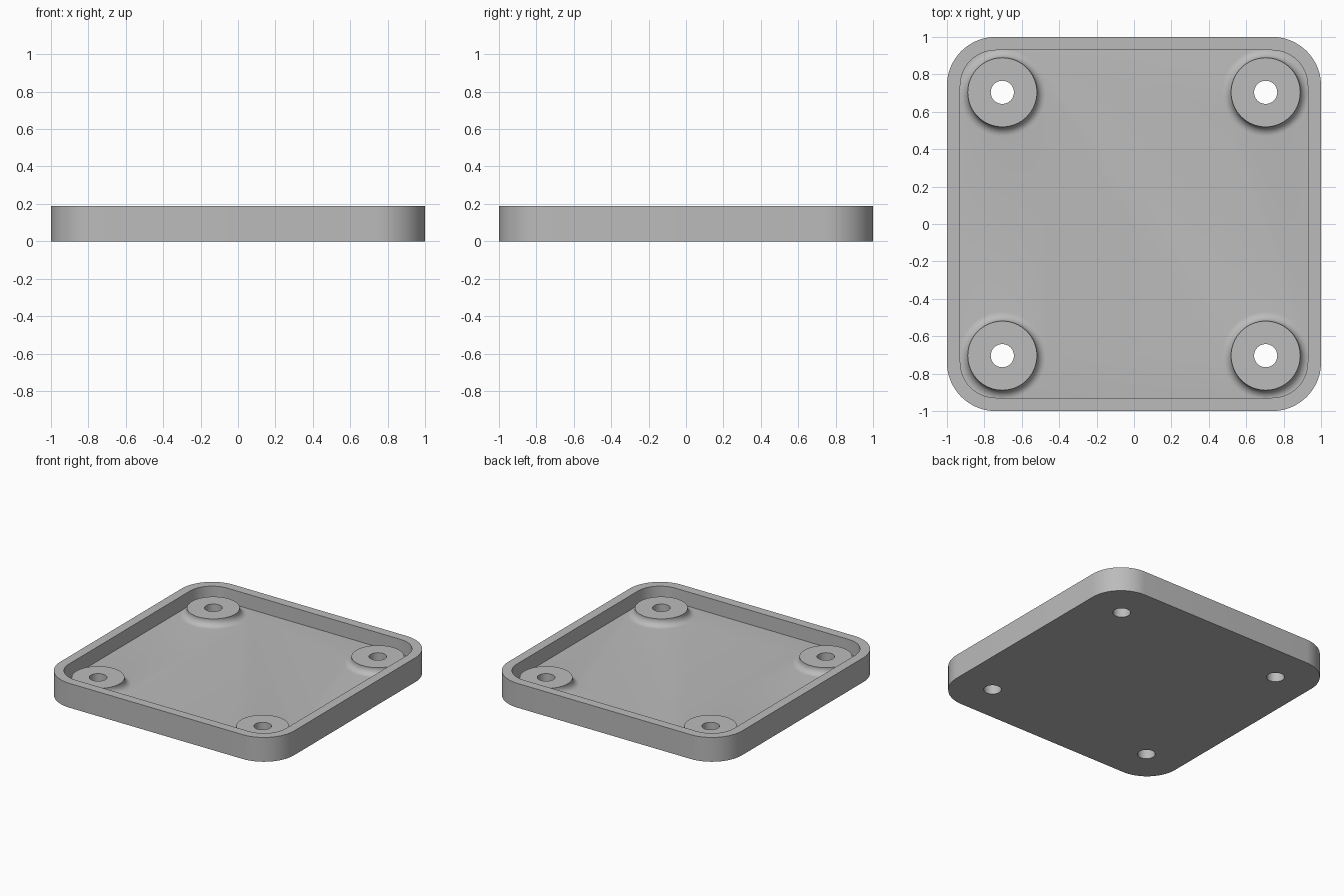
import bpy, bmesh, math

if "Cube" in bpy.data.objects:
    bpy.data.objects.remove(bpy.data.objects["Cube"])

HEIGHT, FLOOR, BOSS_TOP = 0.188, 0.077, 0.132
WALL, CORNER = 0.071, 0.26
BOSS_POS, BOSS_R, HOLE_R, FILLET = 0.704, 0.185, 0.062, 0.05

grey = bpy.data.materials.new("plain grey")
grey.diffuse_color = (0.5, 0.5, 0.5, 1)
grey.use_nodes = True
grey.node_tree.nodes["Principled BSDF"].inputs["Base Color"].default_value = grey.diffuse_color


def make_object(name, bm):
    bmesh.ops.recalc_face_normals(bm, faces=bm.faces)
    mesh = bpy.data.meshes.new(name)
    bm.to_mesh(mesh)
    bm.free()
    mesh.materials.append(grey)
    ob = bpy.data.objects.new(name, mesh)
    bpy.context.collection.objects.link(ob)
    return ob


def rounded_square(half, radius, steps=16):
    pts = []
    for k, (sx, sy) in enumerate([(1, 1), (-1, 1), (-1, -1), (1, -1)]):
        for i in range(steps + 1):
            a = math.pi / 2 * (k + i / steps)
            pts.append((sx * (half - radius) + radius * math.cos(a),
                        sy * (half - radius) + radius * math.sin(a)))
    return pts


def stack_rings(name, rings):
    """Closed solid from a list of (outline, z) rings, capped at both ends."""
    bm = bmesh.new()
    loops = [[bm.verts.new((x, y, z)) for x, y in pts] for pts, z in rings]
    n = len(loops[0])
    for a, b in zip(loops, loops[1:]):
        for i in range(n):
            j = (i + 1) % n
            bm.faces.new((a[i], a[j], b[j], b[i]))
    bm.faces.new(loops[0])
    bm.faces.new(loops[-1])
    return make_object(name, bm)


def circle(cx, cy, r, n=64):
    return [(cx + r * math.cos(2 * math.pi * i / n),
             cy + r * math.sin(2 * math.pi * i / n)) for i in range(n)]


def combine(target, tool, operation):
    mod = target.modifiers.new(operation.lower(), 'BOOLEAN')
    mod.operation, mod.solver, mod.object = operation, 'EXACT', tool
    bpy.context.view_layer.objects.active = target
    bpy.ops.object.modifier_apply(modifier=mod.name)
    bpy.data.objects.remove(tool)


# Tray with raised rim
outer = rounded_square(1, CORNER)
inner = rounded_square(1 - WALL, CORNER - WALL)
tray = stack_rings("tray", [(outer, 0), (outer, HEIGHT), (inner, HEIGHT), (inner, FLOOR)])

# Filleted screw bosses and their through holes
for sx in (-1, 1):
    for sy in (-1, 1):
        x, y = sx * BOSS_POS, sy * BOSS_POS
        rings = [(circle(x, y, BOSS_R + FILLET), FLOOR - 0.03)]
        for i in range(9):
            a = math.pi / 2 * i / 8
            rings.append((circle(x, y, BOSS_R + FILLET * (1 - math.sin(a))),
                          FLOOR + FILLET * (1 - math.cos(a))))
        rings.append((circle(x, y, BOSS_R), BOSS_TOP))
        combine(tray, stack_rings("boss", rings), 'UNION')
        hole = circle(x, y, HOLE_R, 48)
        combine(tray, stack_rings("hole_cutter", [(hole, -0.1), (hole, 0.3)]), 'DIFFERENCE')

# Smooth curves, sharp edges
bpy.ops.object.select_all(action='DESELECT')
tray.select_set(True)
bpy.context.view_layer.objects.active = tray
bpy.ops.object.shade_smooth_by_angle(angle=math.radians(30))
